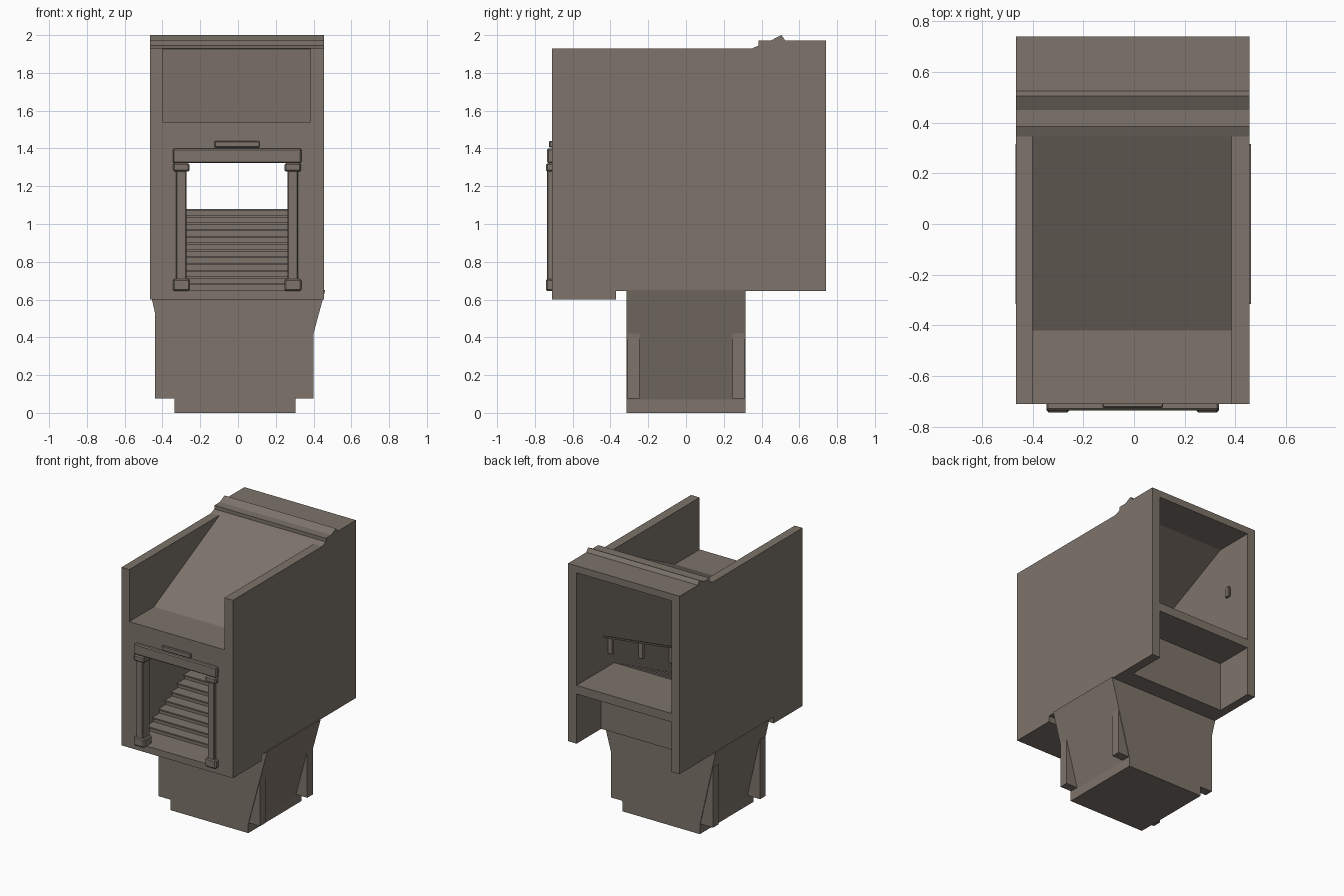
import bpy, bmesh

if "Cube" in bpy.data.objects:
    bpy.data.objects.remove(bpy.data.objects["Cube"])

stone = bpy.data.materials.new("warm grey stone")
stone.diffuse_color = (0.205, 0.174, 0.145, 1)
stone.use_nodes = True
stone.node_tree.nodes["Principled BSDF"].inputs["Base Color"].default_value = stone.diffuse_color

XL, XR = -0.465, 0.455      # outer faces of the hall
IL, IR = -0.40, 0.385       # inner faces of the side walls


def prism(name, pts, a, b, axis="X"):
    """Extrude a profile along X (points are y,z) or along Y (points are x,z)."""
    place = (lambda p, t: (t, p[0], p[1])) if axis == "X" else (lambda p, t: (p[0], t, p[1]))
    bm = bmesh.new()
    lo = [bm.verts.new(place(p, a)) for p in pts]
    hi = [bm.verts.new(place(p, b)) for p in pts]
    bm.faces.new(lo)
    bm.faces.new(hi[::-1])
    for i in range(len(pts)):
        j = (i + 1) % len(pts)
        bm.faces.new((lo[i], hi[i], hi[j], lo[j]))
    bmesh.ops.recalc_face_normals(bm, faces=bm.faces)
    me = bpy.data.meshes.new(name)
    bm.to_mesh(me)
    bm.free()
    me.materials.append(stone)
    ob = bpy.data.objects.new(name, me)
    bpy.context.collection.objects.link(ob)
    return ob


def box(name, x, y, z, bevel=0):
    ob = prism(name, [(y[0], z[0]), (y[1], z[0]), (y[1], z[1]), (y[0], z[1])], x[0], x[1])
    if bevel:
        m = ob.modifiers.new("bevel", "BEVEL")
        m.width, m.segments = bevel, 1
    return ob


# tapered pedestal with a corner fin at each corner
prism("pedestal", [(-0.335, 0), (0.305, 0), (0.305, 0.07), (0.462, 0.65),
                   (-0.467, 0.65), (-0.335, 0.07)], -0.315, 0.315, "Y")
for side, x in (("left", (-0.44, -0.30)), ("right", (0.27, 0.40))):
    for end, y in (("front", (-0.31, -0.245)), ("back", (0.245, 0.31))):
        box(f"{side}_{end}_fin", x, y, (0.075, 0.52 if side == "left" else 0.42))

# side walls
wall = [(-0.71, 0.60), (-0.37, 0.60), (-0.37, 0.645), (0.74, 0.645),
        (0.74, 1.95), (0.385, 1.945), (0.345, 1.928), (-0.71, 1.928)]
prism("left_wall", wall, XL, IL)
prism("right_wall", wall, IR, XR)

# solid staircase, landing and recess below the landing
steps = 12
y0, y1, z0, z1 = -0.50, 0.38, 0.65, 1.08
run, rise = (y1 - y0) / steps, (z1 - z0) / steps
stair = [(-0.70, 0.60), (-0.37, 0.60), (-0.37, 0.645), (0.45, 0.645), (0.45, 1.015),
         (0.74, 1.015), (0.74, z1)]
for i in reversed(range(steps)):            # each step has a small nosing
    y, z = y0 + run * i, z0 + rise * (i + 1)
    stair += [(y - 0.012, z), (y - 0.012, z - 0.01), (y, z - 0.01), (y, z - rise)]
stair.append((-0.70, z0))
prism("staircase", stair, IL, IR)

# sloped roof between the walls
prism("sloped_roof", [(-0.71, 1.54), (-0.42, 1.54), (0.36, 1.93), (0.40, 1.945),
                      (0.74, 1.95), (0.74, 1.92), (0.45, 1.92), (-0.42, 1.50), (-0.71, 1.50)], IL, IR)
# ridge cap across the full width
prism("roof_cap", [(0.345, 1.928), (0.385, 1.945), (0.385, 1.972), (0.45, 1.972),
                   (0.505, 2.0), (0.525, 1.972), (0.74, 1.972), (0.74, 1.92), (0.45, 1.92)], XL, XR)

# front wall with a doorway, as one arch-shaped profile
prism("front_wall", [(IL, 0.60), (-0.30, 0.60), (-0.30, 1.35), (0.29, 1.35), (0.29, 0.60),
                     (IR, 0.60), (IR, 1.54), (IL, 1.54)], -0.71, -0.65, "Y")
box("door_sill", (-0.30, 0.29), (-0.71, -0.65), (0.60, 0.65))

# door surround
for side, c in (("left", -0.30), ("right", 0.29)):
    box(f"{side}_column", (c - 0.027, c + 0.027), (-0.735, -0.65), (0.70, 1.29), 0.005)
    box(f"{side}_column_base", (c - 0.045, c + 0.045), (-0.742, -0.645), (0.645, 0.71), 0.008)
    box(f"{side}_column_capital", (c - 0.043, c + 0.043), (-0.742, -0.645), (1.277, 1.322), 0.008)
box("lintel", (-0.345, 0.335), (-0.735, -0.645), (1.322, 1.40), 0.007)
box("blank_sign_plate", (-0.125, 0.115), (-0.725, -0.70), (1.405, 1.44), 0.005)

# handrail on the right inner wall, following the stairs
rail = lambda y: 1.116 + 0.48 * y
prism("handrail", [(-0.46, rail(-0.46)), (0.47, rail(0.47)), (0.47, rail(0.47) + 0.016),
                   (-0.46, rail(-0.46) + 0.016)], 0.345, 0.361)
for n, y in enumerate((-0.36, 0.0, 0.36)):
    box(f"rail_bracket_{n}", (0.35, IR), (y - 0.01, y + 0.01), (rail(y) - 0.11, rail(y) + 0.005))

# small wall box on the left inner wall
box("wall_box", (IL, IL + 0.02), (0.52, 0.56), (1.50, 1.58), 0.005)
